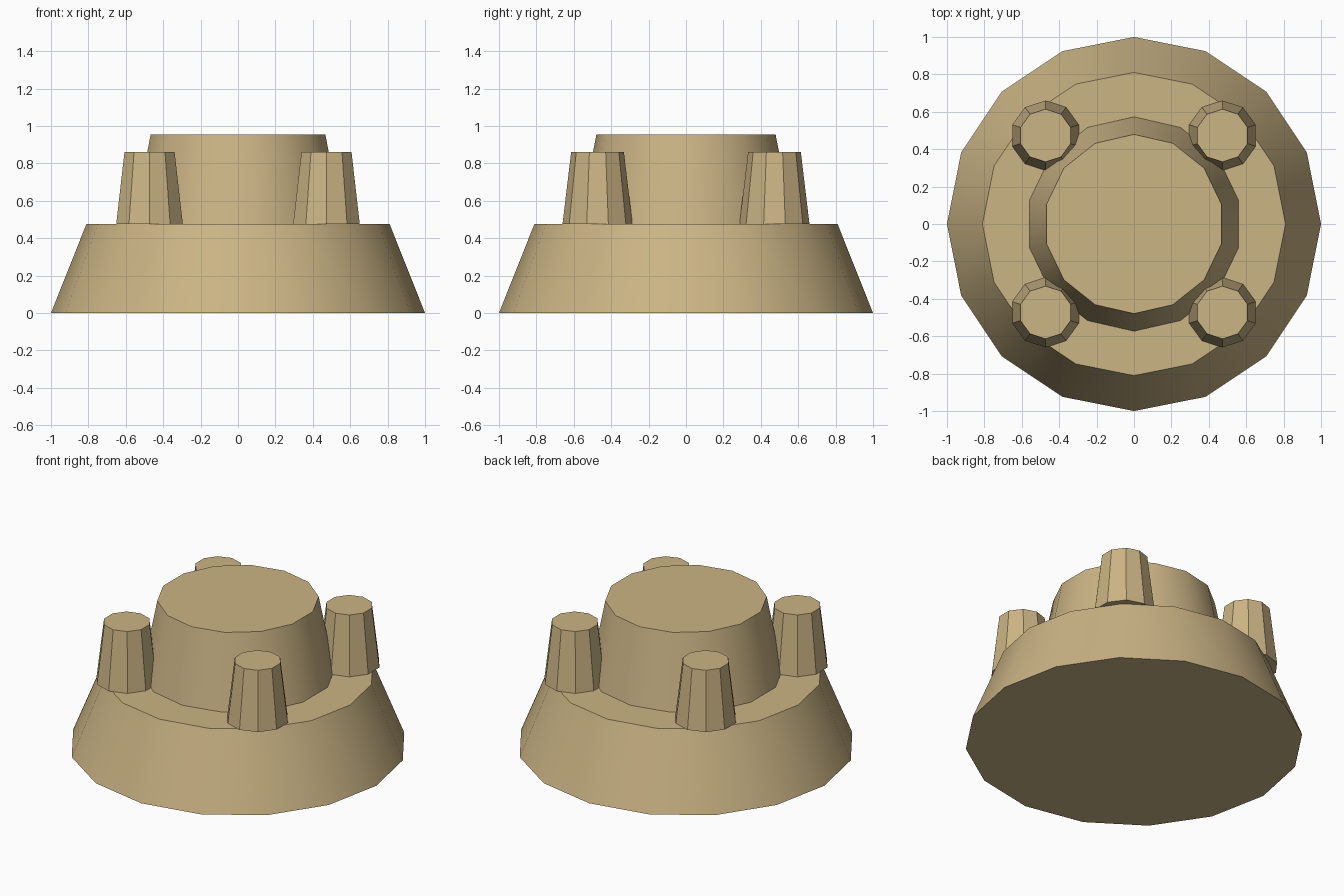
import bpy, math

cube = bpy.data.objects.get("Cube")
if cube:
    bpy.data.objects.remove(cube, do_unlink=True)

# One sandy tan colour for everything
tan = bpy.data.materials.new("sandy_tan")
tan.use_nodes = True
COLOUR = (0.60, 0.46, 0.235, 1.0)
tan.diffuse_color = COLOUR
tan.node_tree.nodes["Principled BSDF"].inputs["Base Color"].default_value = COLOUR


def frustum(name, sides, r_bottom, r_top, z_bottom, z_top, x=0.0, y=0.0):
    """Tapered many-sided drum with a corner pointing along +y."""
    bpy.ops.mesh.primitive_cone_add(
        vertices=sides, radius1=r_bottom, radius2=r_top,
        depth=z_top - z_bottom, location=(x, y, (z_bottom + z_top) / 2))
    obj = bpy.context.object
    obj.name = name
    obj.data.materials.append(tan)
    # Facets meeting at less than 30 degrees blend, the rest stay crisp
    bpy.ops.object.shade_smooth_by_angle(angle=math.radians(30))
    return obj


DECK = 0.477

# Broad sloping base and the central hub on its deck
frustum("base", 16, 1.0, 0.81, 0.0, DECK)
frustum("hub", 14, 0.573, 0.479, DECK, 0.955)

# Four corner pegs, slightly overhanging the deck edge
for side, sx in (("left", 1), ("right", -1)):
    for end, sy in (("front", -1), ("back", 1)):
        frustum(f"{end}_{side}_peg", 10, 0.187, 0.141, DECK, 0.86,
                sx * 0.473, sy * 0.473)
